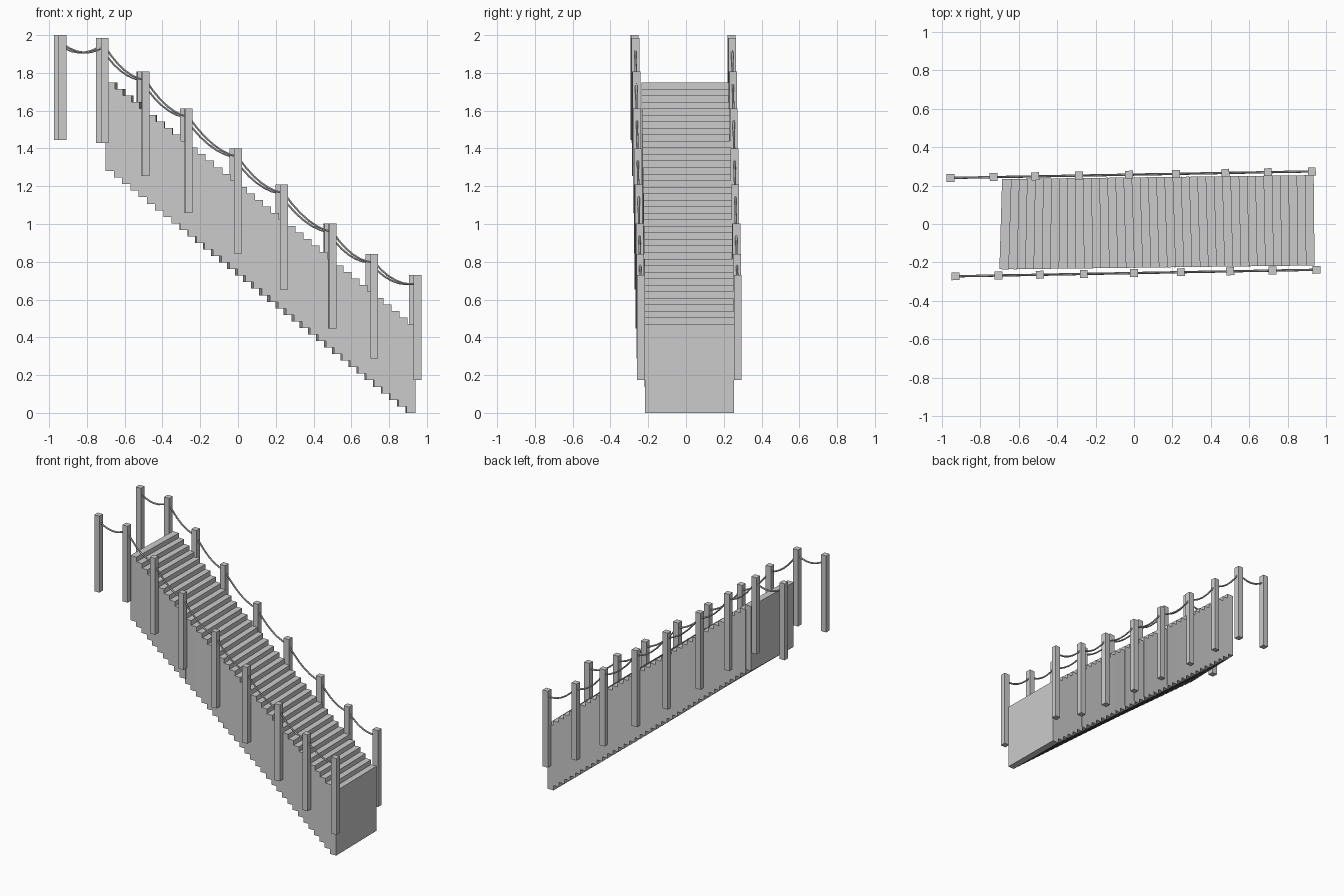
import bpy, math
from mathutils import Vector

if "Cube" in bpy.data.objects:
    bpy.data.objects.remove(bpy.data.objects["Cube"])

N = 38             # number of steps
STEP_H = 0.47      # tall step blocks
POST_H, POST_W = 0.555, 0.041


def box(name, center, size, yaw=0.0):
    bpy.ops.mesh.primitive_cube_add(size=1, location=center, rotation=(0, 0, yaw))
    ob = bpy.context.object
    ob.name = name
    ob.scale = size
    return ob


def rope(name, a, b, sag=0.04, segs=6):
    cu = bpy.data.curves.new(name, 'CURVE')
    cu.dimensions = '3D'
    cu.bevel_depth = 0.006
    cu.bevel_resolution = 1
    cu.use_fill_caps = True
    sp = cu.splines.new('POLY')
    sp.points.add(segs)
    for i in range(segs + 1):
        t = i / segs
        p = a.lerp(b, t)
        sp.points[i].co = (p.x, p.y, p.z - 4 * sag * t * (1 - t), 1)
    sp.use_smooth = False
    bpy.context.collection.objects.link(bpy.data.objects.new(name, cu))


# Staircase: overlapping tall blocks, yaw drifting slightly along the path
for i in range(N):
    t = i / (N - 1)
    x = -0.669 + t * (0.913 + 0.669)
    z = 1.28 * (1 - t) + STEP_H / 2
    yaw = -0.03 + 0.06 * min(1, t * 2.5) - 0.02 * max(0, t - 0.6) / 0.4
    box(f"step_{i + 1}", (x, 0.02 * t - 0.001, z), (0.049, 0.47, STEP_H), yaw)

# Railing posts on both sides with sagging ropes between them
post_x = [-0.942, -0.718, -0.502, -0.274, -0.013, 0.231, 0.488, 0.709, 0.938]
post_top = [2.0, 1.985, 1.808, 1.612, 1.4, 1.208, 1.002, 0.842, 0.73]
for side, label in ((-1, "front"), (1, "back")):
    anchors = []
    for i, (px, top) in enumerate(zip(post_x, post_top)):
        x = px - side * 0.0125
        y = side * 0.256 + 0.018 * (px + 0.05)
        yaw = 0.08 if i in (2, 6) else 0.015
        box(f"{label}_post_{i + 1}", (x, y, top - POST_H / 2),
            (POST_W, POST_W, POST_H), yaw)
        anchors.append(Vector((x, y, top - 0.045)))
    for i in range(len(anchors) - 1):
        rope(f"{label}_rope_{i + 1}", anchors[i], anchors[i + 1])
